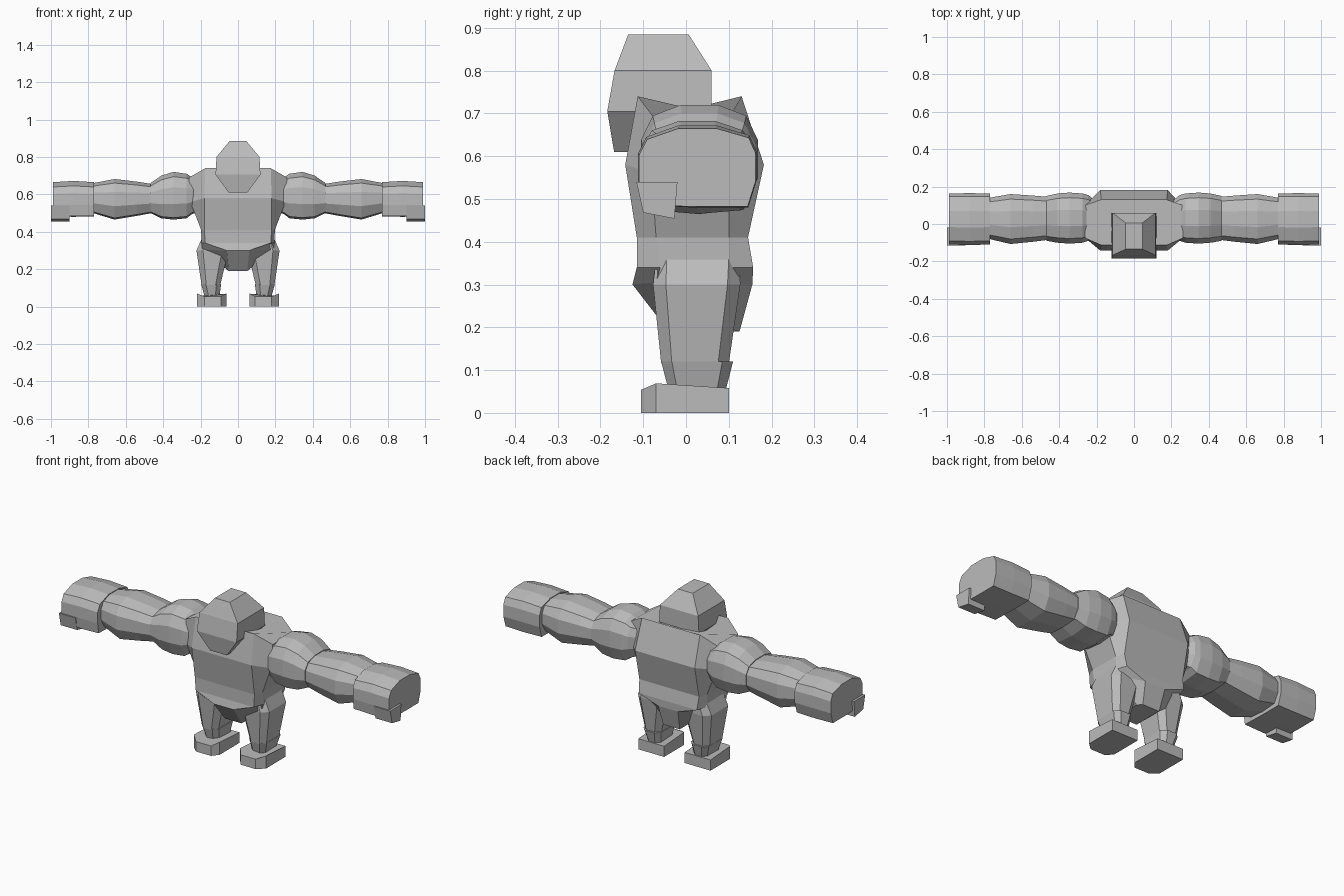
import bpy, bmesh

grey = bpy.data.materials.new("stone grey")
grey.diffuse_color = (0.5, 0.5, 0.5, 1)


def loft(name, rings, mirror=False):
    """Skin a list of equal-length point rings and cap both ends."""
    bm = bmesh.new()
    loops = [[bm.verts.new(p) for p in r] for r in rings]
    n = len(loops[0])
    for a, b in zip(loops, loops[1:]):
        for i in range(n):
            j = (i + 1) % n
            bm.faces.new((a[i], a[j], b[j], b[i]))
    bm.faces.new(loops[0][::-1])
    bm.faces.new(loops[-1])
    bmesh.ops.recalc_face_normals(bm, faces=bm.faces)
    me = bpy.data.meshes.new(name)
    bm.to_mesh(me)
    bm.free()
    me.materials.append(grey)
    ob = bpy.data.objects.new(name, me)
    bpy.context.collection.objects.link(ob)
    if mirror:
        ob.modifiers.new("mirror", 'MIRROR')
    return ob


def rect(z, x0, x1, y0, y1):
    return [(x0, y0, z), (x1, y0, z), (x1, y1, z), (x0, y1, z)]


# torso rings: flat front and back panels plus a bevelled side panel
def torso_ring(z, zs, xf, xs, y0, y1, s0, s1):
    return [(-xf, y0, z), (xf, y0, z), (xs, s0, zs), (xs, s1, zs),
            (xf, y1, z), (-xf, y1, z), (-xs, s1, zs), (-xs, s0, zs)]


loft("torso", [torso_ring(*r) for r in (
    (.19, .20, .05, .06, -.04, .125, .0, .09),
    (.30, .305, .06, .19, -.125, .155, -.07, .10),
    (.34, .34, .175, .195, -.115, .157, -.06, .10),
    (.41, .41, .18, .197, -.115, .145, -.07, .10),
    (.58, .56, .18, .255, -.142, .182, -.08, .10),
    (.74, .69, .175, .262, -.113, .13, -.075, .10))])

# head with a tapered crown and jaw
loft("head", [rect(.61, -.05, .05, -.168, -.13),
              rect(.705, -.12, .12, -.184, .06),
              rect(.80, -.115, .115, -.167, .06),
              rect(.885, -.045, .045, -.135, .006)])

# arm sections as fractions of the depth (y) and height (z) range
ROUND = [(.12, .04), (.5, 0), (.88, .04), (1, .33), (1, .68),
         (.9, .9), (.66, 1), (.34, 1), (.1, .9), (0, .68), (0, .33)]
BLOCK = [(.03, .02), (.5, 0), (.93, 0), (1, .33), (1, .68),
         (.94, .88), (.66, 1), (.34, 1), (.07, .86), (0, .66), (0, .33)]


def arm_part(name, section, stations):
    loft(name, [[(x, y0 + u * (y1 - y0), z0 + v * (z1 - z0)) for u, v in section]
                for x, y0, y1, z0, z1 in stations], True)


arm_part("shoulder", ROUND, (
    (.20, -.07, .12, .51, .67), (.245, -.09, .155, .495, .69),
    (.275, -.10, .163, .472, .71), (.345, -.105, .168, .465, .72),
    (.41, -.10, .163, .472, .70), (.468, -.09, .15, .50, .66)))
arm_part("forearm", ROUND, (
    (.46, -.085, .145, .50, .655), (.54, -.095, .152, .485, .668),
    (.66, -.107, .16, .465, .682), (.775, -.08, .14, .50, .66)))
arm_part("fist", BLOCK, (
    (.77, -.11, .163, .482, .665), (.88, -.112, .165, .48, .672),
    (.988, -.11, .163, .482, .665)))

# thumb block under the front of each fist
loft("thumb", [[(x, -.116, .54), (x, -.02, .54), (x, -.027, .454), (x, -.10, .468)]
               for x in (.90, 1.0)], True)


# legs: eight-sided tapering columns
def oct_ring(z, x0, x1, y0, y1, cx, cy):
    return [(x0 + cx, y0, z), (x1 - cx, y0, z), (x1, y0 + cy, z), (x1, y1 - cy, z),
            (x1 - cx, y1, z), (x0 + cx, y1, z), (x0, y1 - cy, z), (x0, y0 + cy, z)]


loft("leg", [oct_ring(.115, .095, .195, -.058, .10, .025, .025),
             oct_ring(.30, .05, .222, -.077, .127, .035, .03),
             oct_ring(.36, .06, .195, -.07, .125, .03, .025)], True)
loft("ankle", [oct_ring(.05, .10, .178, -.04, .092, .022, .02),
               oct_ring(.12, .09, .197, -.058, .11, .025, .025)], True)

# foot with a clipped toe and a gently sloping top
foot = [(.062, .10, .058), (.062, -.07, .069), (.09, -.105, .054),
        (.18, -.105, .054), (.218, -.07, .069), (.218, .10, .058)]
loft("foot", [[(x, y, 0) for x, y, z in foot], foot], True)
